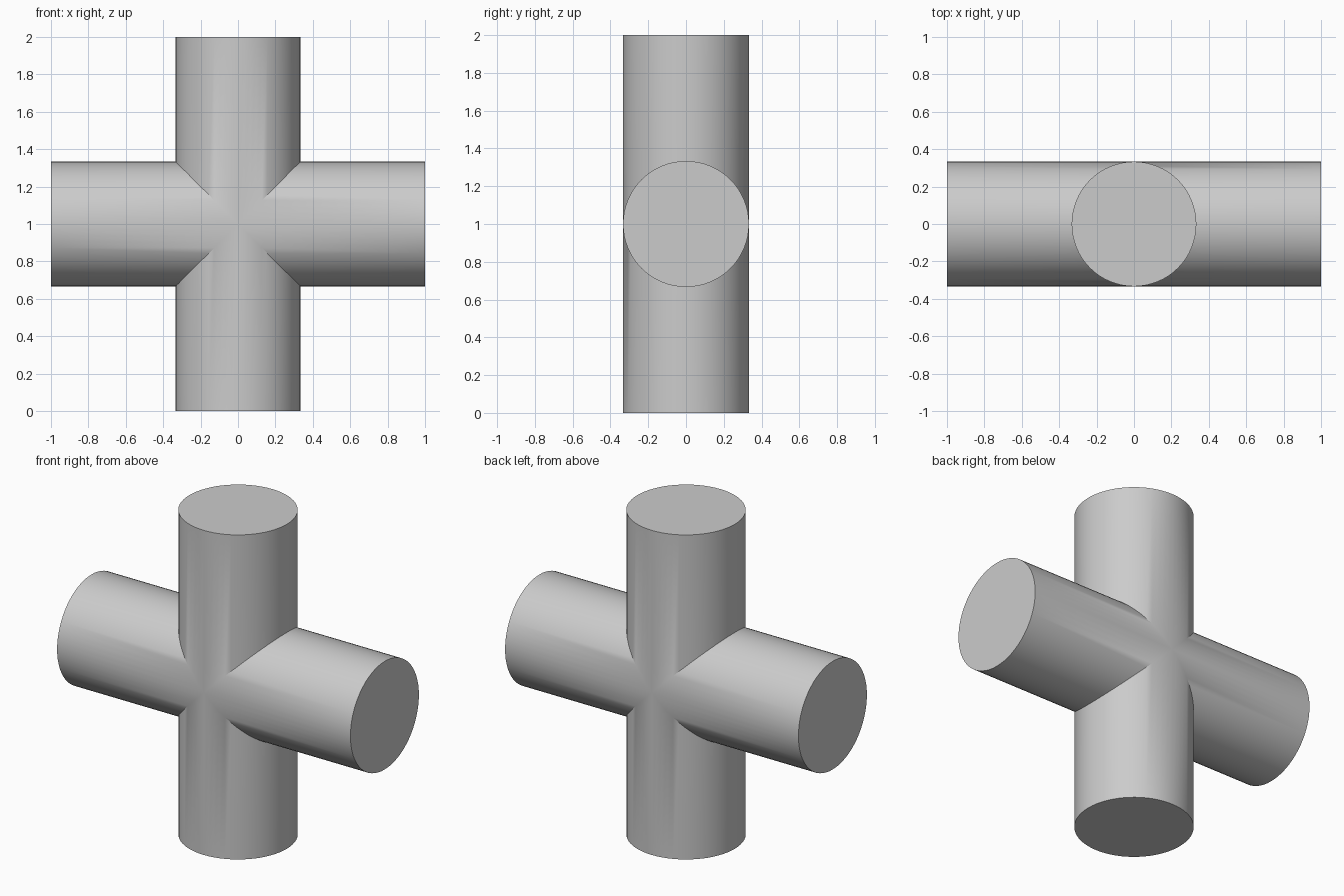
import bpy
import bmesh
from math import cos, sin, pi, radians
from mathutils import Matrix

RADIUS = 1 / 3
SEGMENTS = 64

cube = bpy.data.objects.get("Cube")
if cube:
    bpy.data.objects.remove(cube, do_unlink=True)

grey = bpy.data.materials.new("plain grey")
grey.use_nodes = True
colour = (0.6, 0.6, 0.6, 1)
grey.diffuse_color = colour
grey.node_tree.nodes["Principled BSDF"].inputs["Base Color"].default_value = colour


def add_arm(bm, turn):
    """Capped round arm whose inner end is mitred to meet its neighbours."""
    inner, outer = [], []
    for i in range(SEGMENTS):
        a = 2 * pi * i / SEGMENTS
        x, y = RADIUS * cos(a), RADIUS * sin(a)
        inner.append(bm.verts.new(turn @ Matrix.Translation((x, y, abs(x))).translation))
        outer.append(bm.verts.new(turn @ Matrix.Translation((x, y, 1)).translation))
    for i in range(SEGMENTS):
        j = (i + 1) % SEGMENTS
        bm.faces.new((inner[i], inner[j], outer[j], outer[i]))
    bm.faces.new(outer)


# Four arms turned about the y axis, welded along the mitres
bm = bmesh.new()
for quarter in range(4):
    add_arm(bm, Matrix.Rotation(quarter * pi / 2, 3, "Y"))
bmesh.ops.remove_doubles(bm, verts=bm.verts[:], dist=0.0001)
bmesh.ops.recalc_face_normals(bm, faces=bm.faces[:])
bmesh.ops.translate(bm, verts=bm.verts[:], vec=(0, 0, 1))

mesh = bpy.data.meshes.new("pipe_cross")
bm.to_mesh(mesh)
bm.free()
mesh.materials.append(grey)
cross = bpy.data.objects.new("pipe_cross", mesh)
bpy.context.collection.objects.link(cross)

# Smooth sides with crisp rims and mitres
bpy.ops.object.select_all(action="DESELECT")
cross.select_set(True)
bpy.context.view_layer.objects.active = cross
bpy.ops.object.shade_smooth_by_angle(angle=radians(30))
